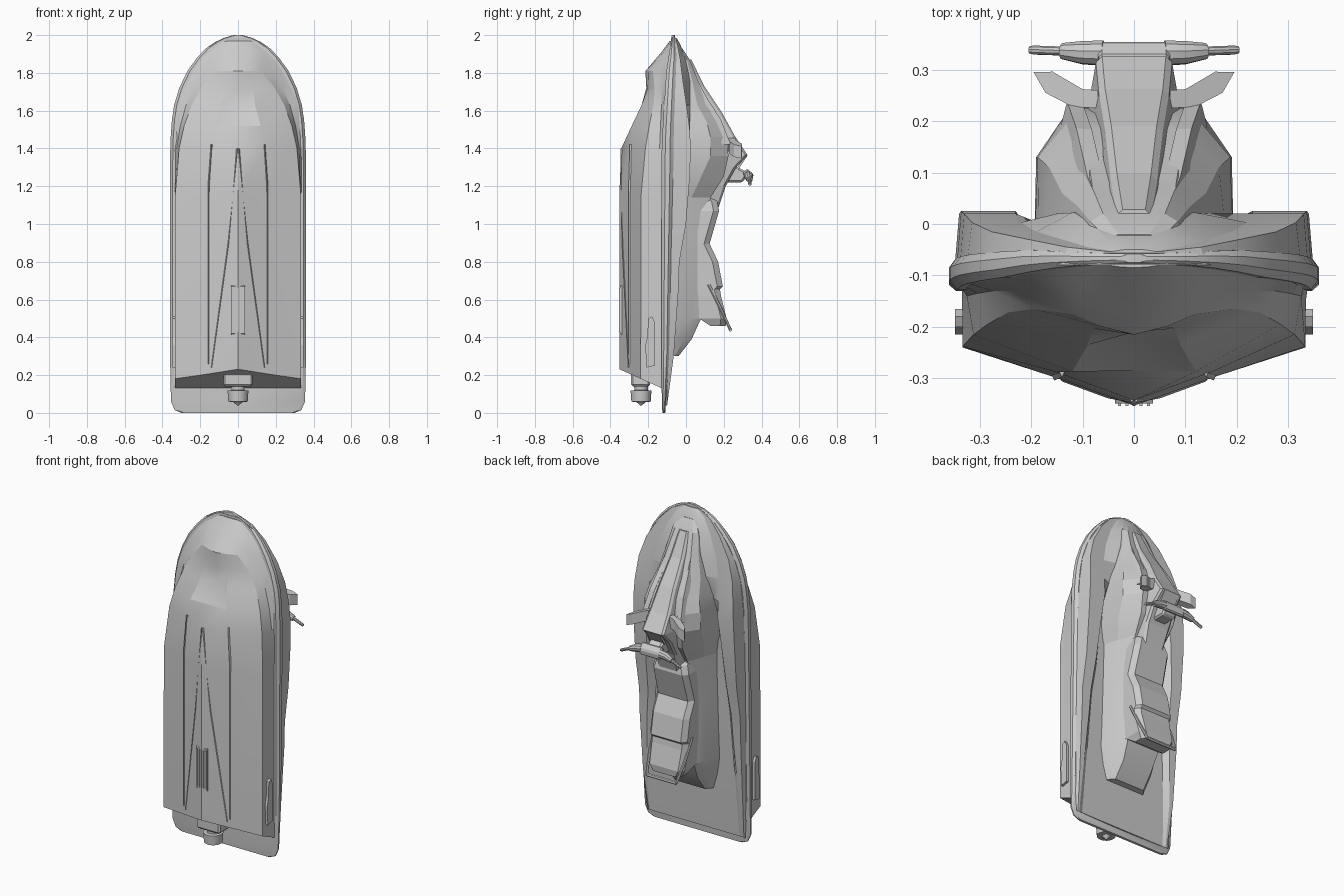
import bpy, bmesh, math
from mathutils import Vector


def make(name, verts, faces, smooth=None, bevel=0):
    me = bpy.data.meshes.new(name)
    me.from_pydata(verts, [], faces)
    bm = bmesh.new()
    bm.from_mesh(me)
    bmesh.ops.remove_doubles(bm, verts=bm.verts, dist=1e-5)
    bmesh.ops.recalc_face_normals(bm, faces=bm.faces)
    bm.to_mesh(me)
    bm.free()
    ob = bpy.data.objects.new(name, me)
    bpy.context.collection.objects.link(ob)
    if bevel:
        m = ob.modifiers.new("bevel", 'BEVEL')
        m.width, m.segments, m.limit_method = bevel, 1, 'ANGLE'
    if smooth:
        bpy.ops.object.select_all(action='DESELECT')
        ob.select_set(True)
        bpy.context.view_layer.objects.active = ob
        bpy.ops.object.shade_smooth_by_angle(angle=math.radians(smooth))
    return ob


def skin(name, rings, **kw):
    """Join rings of equal point count and cap both ends."""
    n = len(rings[0])
    verts = [p for r in rings for p in r]
    faces = [(i * n + j, i * n + (j + 1) % n, (i + 1) * n + (j + 1) % n, (i + 1) * n + j)
             for i in range(len(rings) - 1) for j in range(n)]
    faces += [tuple(range(n)), tuple(range(len(verts) - n, len(verts)))]
    return make(name, verts, faces, **kw)


def loft(name, stations, shear=None, **kw):
    """Stations (z, half-section points) are mirrored in x and skinned."""
    rings = []
    for i, (z, half) in enumerate(stations):
        full = half + [(-x, y) for x, y in reversed(half) if x > 0]
        rings.append([(x, y, shear(y) if shear and i == 0 else z) for x, y in full])
    return skin(name, rings, **kw)


def side_prism(name, prof, x0, x1, **kw):
    """Extrude a (y, z) profile along x."""
    return skin(name, [[(x, y, z) for y, z in prof] for x in (x0, x1)], **kw)


def tube(name, path, radii, sides=12, **kw):
    """Round tube along a path with one radius per point."""
    pts = [Vector(p) for p in path]
    rings = []
    for i, p in enumerate(pts):
        d = (pts[min(i + 1, len(pts) - 1)] - pts[max(i - 1, 0)]).normalized()
        a = d.orthogonal().normalized()
        b = d.cross(a)
        rings.append([tuple(p + radii[i] * (a * math.cos(t) + b * math.sin(t)))
                      for t in (2 * math.pi * k / sides for k in range(sides))])
    return skin(name, rings, smooth=35, **kw)


def table(rows, z):
    """Linear interpolation in rows of (z, value)."""
    for (a, u), (b, v) in zip(rows, rows[1:]):
        if z <= b:
            return u + (v - u) * (z - a) / (b - a)
    return rows[-1][1]


# hull: keel y, strake x y, chine x y, ledge x y, top x (top sits on the rim)
hull = [(.13, -.353, .16, -.296, .333, -.24, .334, -.15, .335),
        (1.15, -.353, .16, -.296, .333, -.238, .334, -.15, .335),
        (1.4, -.343, .15, -.288, .312, -.215, .325, -.14, .338),
        (1.52, -.285, .12, -.287, .285, -.195, .305, -.135, .33),
        (1.63, -.205, .09, -.235, .245, -.172, .275, -.13, .318),
        (1.72, -.21, .08, -.203, .195, -.165, .235, -.13, .288),
        (1.81, -.215, .06, -.2, .12, -.175, .18, -.13, .245),
        (1.86, -.172, .06, -.165, .11, -.15, .15, -.12, .212),
        (1.91, -.13, .05, -.125, .1, -.118, .13, -.1, .165),
        (1.97, -.085, .03, -.083, .05, -.08, .07, -.078, .085)]
TOP = [(0, -.12), (1.6, -.12), (1.8, -.1), (2, -.07)]
loft("hull", [(z, [(0, k), (a, b), (c, d), (e, f), (t, table(TOP, z)), (0, table(TOP, z))])
              for z, k, a, b, c, d, e, f, t in hull],
     shear=lambda y: .13 + (-.127 - y) / .223 * .1, smooth=22)

# bumper rim slab around the whole outline
W = [(0, .3), (.015, .335), (.06, .355), (.3, .36), (1.3, .36), (1.44, .358), (1.55, .35),
     (1.63, .338), (1.72, .311), (1.81, .268), (1.88, .217), (1.93, .17), (1.965, .118),
     (1.985, .075), (2, .025)]
R0 = [(0, -.125), (.1, -.13), (1.4, -.13), (1.8, -.105), (2, -.075)]
R1 = [(0, -.11), (.3, -.09), (.8, -.07), (1.5, -.065), (1.9, -.05), (2, -.058)]
rim = []
for z, w in W:
    a, b = table(R0, z), table(R1, z)
    t = (b - a) * .3
    rim.append((z, [(0, a), (w - .014, a), (w, a + t), (w, b - t), (w - .014, b), (0, b)]))
loft("bumper_rim", rim, smooth=25)

# deck with gunwales and footwells: outer x, gunwale y, inner x, floor x, floor y
deck = [(.04, .33, -.1, .31, .29, -.1), (.3, .345, -.065, .31, .28, -.084),
        (.65, .35, -.04, .29, .26, -.07), (.8, .35, -.035, .28, .25, -.066),
        (1, .35, 0, .27, .22, -.06), (1.25, .35, .02, .25, .2, -.055),
        (1.4, .346, .025, .23, .19, -.03), (1.5, .34, .02, .23, .18, 0),
        (1.63, .325, .003, .22, .15, .02), (1.75, .287, -.015, .19, .12, .022),
        (1.87, .215, -.03, .14, .08, 0), (1.95, .14, -.045, .09, .05, -.03),
        (1.985, .065, -.053, .04, .02, -.05)]
loft("deck", [(z, [(0, -.11 if z < 1.6 else -.08), (o, -.1 if z < 1.6 else -.08),
                   (o - .01, g), (i, g), (f, y), (0, y)])
              for z, o, g, i, f, y in deck], smooth=20)

# central body under seat and console: base x, shoulder x y, top x y
body = [(.3, .13, .12, -.06, .1, -.04), (.39, .155, .13, -.01, .1, .03),
        (.5, .175, .14, .02, .11, .08), (.9, .175, .14, .02, .11, .08),
        (1.14, .175, .14, .03, .1, .13), (1.25, .19, .178, .08, .115, .2),
        (1.36, .195, .19, .13, .125, .225), (1.46, .195, .187, .13, .115, .215),
        (1.54, .185, .165, .11, .1, .185), (1.63, .165, .14, .06, .09, .13),
        (1.75, .14, .11, .035, .08, .068), (1.87, .1, .085, .005, .06, .02),
        (1.93, .06, .05, -.03, .03, -.02)]
loft("center_body", [(z, [(0, -.08), (b, -.08), (sx, sy), (tx, ty), (0, ty)])
                     for z, b, sx, sy, tx, ty in body], smooth=15)

# raised hood and console head
hood = [(1.08, .07, .08, .17), (1.2, .08, .1, .21), (1.3, .08, .15, .265),
        (1.365, .074, .2, .326), (1.46, .068, .15, .262), (1.59, .056, .08, .19),
        (1.73, .045, .03, .097), (1.87, .034, -.02, .028)]
loft("hood", [(z, [(0, b), (w + .02, b), (w, t - .012), (w - .012, t), (0, t)])
              for z, w, b, t in hood])
side_prism("dash_screen", [(.31, 1.355), (.325, 1.36), (.275, 1.285), (.26, 1.285)], -.05, .05)

# stepped seat with tapered cushions and grab strap
seat = [(.46, .1, .13, .21), (.5, .12, .07, .215), (.62, .125, .065, .185), (.655, .125, .06, .18),
        (.67, .125, .06, .195), (.8, .125, .06, .17), (.895, .125, .06, .125),
        (1.07, .12, .06, .175), (1.12, .105, .07, .165), (1.15, .09, .1, .13)]
loft("seat", [(z, [(0, b), (w, b), (w, t - .03), (w - .025, t), (0, t)]) for z, w, b, t in seat])
for s in (-1, 1):
    tube("grab_strap_side", [(s * .125, .12, .68), (s * .12, .18, .56), (s * .1, .235, .44)],
         [.008] * 3, sides=6)
tube("grab_strap_back", [(-.1, .235, .44), (.1, .235, .44)], [.01] * 2, sides=6)

# steering column, pad and handlebars
side_prism("steering_column", [(.2, 1.22), (.24, 1.32), (.33, 1.27), (.3, 1.22)], -.045, .045, bevel=.01)
side_prism("bar_pad", [(.3, 1.27), (.325, 1.295), (.355, 1.26), (.35, 1.22), (.325, 1.225)],
           -.07, .07, bevel=.008)
for s in (-1, 1):
    tube("bar_clamp", [(s * .06, .332, 1.255), (s * .1, .333, 1.25), (s * .14, .336, 1.235)],
         [.025, .023, .016], sides=10)
    tube("grip", [(s * .135, .336, 1.237), (s * .195, .338, 1.212), (s * .203, .338, 1.209)],
         [.009, .009, .007], sides=10)
    # mirrors
    wing = [(.07, .225), (.12, .228), (.172, .255), (.195, .295), (.158, .296), (.1, .262), (.07, .26)]
    skin("mirror", [[(s * x, y, 1.45 - .35 * x + d) for x, y in wing] for d in (-.035, .03)])
    # hood side flanges
    fl = [(1.86, .06, .012), (1.7, .09, .085), (1.55, .112, .18), (1.42, .13, .232)]
    skin("hood_flange", [[(s * (x - .02), y - .04, z), (s * (x + .012), y - .04, z),
                          (s * x, y + .006, z), (s * (x - .03), y + .004, z)] for z, x, y in fl])
    # hull strakes and keel pad edges
    for nm, path in (("strake", [(.155, -.297, .26), (.155, -.297, 1.2), (.14, -.291, 1.42)]),
                     ("keel_pad_edge", [(.14, -.303, .24), (.05, -.336, .9), (.004, -.344, 1.4)])):
        h = .007 if nm == "strake" else .003
        skin(nm, [[(s * (x - .006), y + .006, z), (s * x, y - h, z), (s * (x + .006), y + .006, z)]
                  for x, y, z in path])
    # sponsons on the hull sides
    side_prism("sponson", [(-.165, .25), (-.165, .48), (-.18, .51), (-.2, .5), (-.205, .4),
                           (-.215, .36), (-.21, .24)], s * .325, s * .348)

# intake grate with bars
side_prism("intake_frame", [(-.349, .42), (-.349, .67), (-.33, .68), (-.33, .41)], -.037, .037)
for k in range(5):
    x = -.028 + k * .014
    side_prism("intake_bar", [(-.354, .43), (-.354, .66), (-.34, .66), (-.34, .43)], x - .003, x + .003)

# jet pump housing and nozzle
side_prism("pump_housing", [(-.29, .14), (-.29, .24), (-.19, .24), (-.19, .14)], -.078, .078, bevel=.01)
c = -.238
tube("jet_nozzle", [(0, c, z) for z in (.24, .19, .18, .13, .12, .118, .06, .058)],
     [.05, .05, .042, .036, .036, .056, .052, .04], sides=20)
tube("nozzle_cone", [(0, c, z) for z in (.07, .058, .038)], [.03, .025, .003], sides=16)
